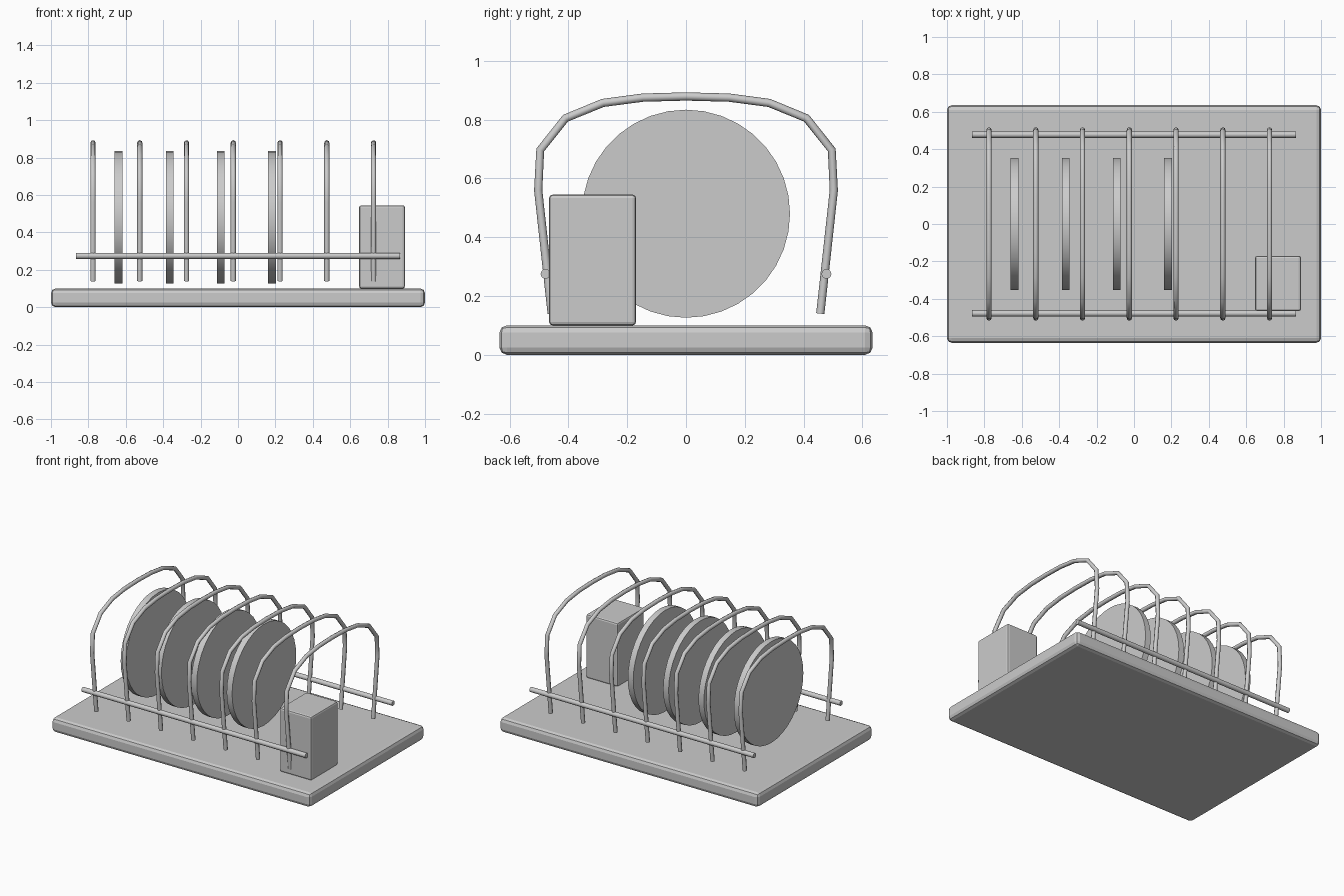
import bpy, math

if "Cube" in bpy.data.objects:
    bpy.data.objects.remove(bpy.data.objects["Cube"])


def rounded_box(name, size, centre, bevel):
    bpy.ops.mesh.primitive_cube_add(size=1, location=centre)
    ob = bpy.context.object
    ob.name = name
    ob.scale = size
    bpy.ops.object.transform_apply(location=False, rotation=False, scale=True)
    mod = ob.modifiers.new("soft_edges", 'BEVEL')
    mod.width = bevel
    mod.segments = 2
    return ob


def rod_along_x(name, radius, length, centre, sides):
    bpy.ops.mesh.primitive_cylinder_add(vertices=sides, radius=radius, depth=length,
                                        location=centre, rotation=(0, math.pi / 2, 0))
    ob = bpy.context.object
    ob.name = name
    bpy.ops.object.shade_smooth_by_angle(angle=math.radians(40))
    return ob


def wire(name, points, radius):
    cu = bpy.data.curves.new(name, 'CURVE')
    cu.dimensions = '3D'
    cu.bevel_depth = radius
    cu.bevel_resolution = 2
    cu.use_fill_caps = True
    sp = cu.splines.new('POLY')
    sp.points.add(len(points) - 1)
    for p, co in zip(sp.points, points):
        p.co = (*co, 1)
    ob = bpy.data.objects.new(name, cu)
    bpy.context.collection.objects.link(ob)
    return ob


# Drip tray
rounded_box("tray", (2.0, 1.27, 0.1), (0, 0, 0.05), 0.025)

# Cutlery holder
rounded_box("cutlery_holder", (0.245, 0.296, 0.445), (0.77, -0.318, 0.3225), 0.012)

# Bent wire hoops: half profile (y, z), mirrored about y = 0
half = [(0.457, 0.14), (0.503, 0.56), (0.496, 0.697), (0.41, 0.805),
        (0.283, 0.857), (0.147, 0.875)]
arch = [(-y, z) for y, z in half] + [(0, 0.879)] + half[::-1]
for i in range(7):
    x = -0.775 + 0.25 * i
    wire(f"hoop_{i + 1}", [(x, y, z) for y, z in arch], 0.014)

# Long side rails
for name, y in (("front_rail", -0.478), ("back_rail", 0.478)):
    rod_along_x(name, 0.017, 1.73, (0, y, 0.275), 10)

# Standing plates
for i in range(4):
    rod_along_x(f"plate_{i + 1}", 0.354, 0.042, (-0.638 + 0.273 * i, 0, 0.48), 36)
